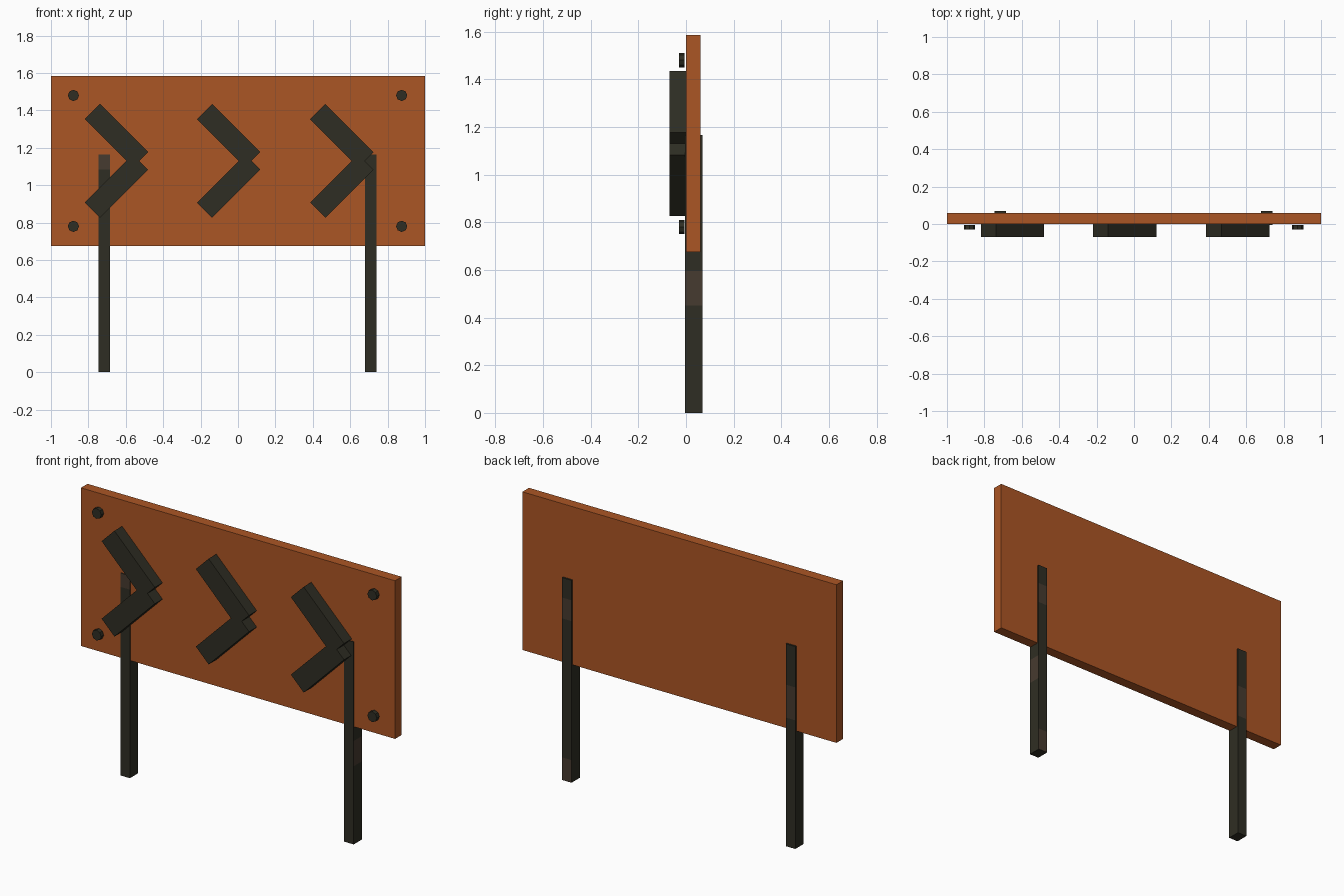
import bpy, bmesh, math
from mathutils import Matrix, Vector

if "Cube" in bpy.data.objects:
    bpy.data.objects.remove(bpy.data.objects["Cube"])


def material(name, rgb):
    m = bpy.data.materials.new(name)
    m.diffuse_color = (*rgb, 1)
    m.use_nodes = True
    m.node_tree.nodes["Principled BSDF"].inputs["Base Color"].default_value = m.diffuse_color
    return m


ORANGE = material("rust orange", (0.41, 0.092, 0.018))
DARK = material("dark olive", (0.028, 0.027, 0.017))
BROWN = material("worn brown", (0.062, 0.043, 0.029))


def finish(bm, name, *mats):
    mesh = bpy.data.meshes.new(name)
    bm.normal_update()
    bm.to_mesh(mesh)
    bm.free()
    for m in mats:
        mesh.materials.append(m)
    obj = bpy.data.objects.new(name, mesh)
    bpy.context.collection.objects.link(obj)
    return obj


def box(center, size, angle=0):
    bm = bmesh.new()
    mat = (Matrix.Translation(center) @ Matrix.Rotation(angle, 4, 'Y')
           @ Matrix.Diagonal((*size, 1)))
    bmesh.ops.create_cube(bm, size=1, matrix=mat)
    return bm


# Sign panel
finish(box((0, 0.03, 1.13), (2, 0.06, 0.91)), "sign_panel", ORANGE)


# Posts, with worn patches given as (face direction, low z, high z)
def post(name, x, patches):
    bm = box((x, 0.0325, 0.5825), (0.06, 0.075, 1.165))
    for z in {z for p in patches for z in p[1:] if 0 < z < 1.165}:
        bmesh.ops.bisect_plane(bm, geom=bm.verts[:] + bm.edges[:] + bm.faces[:],
                               plane_co=(0, 0, z), plane_no=(0, 0, 1))
    bm.normal_update()
    for f in bm.faces:
        zc = f.calc_center_median().z
        if any(f.normal.dot(Vector(d)) > 0.9 and lo < zc < hi for d, lo, hi in patches):
            f.material_index = 1
    finish(bm, name, DARK, BROWN)


FRONT, BACK, RIGHT = (0, -1, 0), (0, 1, 0), (1, 0, 0)
post("left_post", -0.715, [(BACK, 0.74, 0.93), (FRONT, 1.085, 1.165)])
post("right_post", 0.71, [(BACK, 0.93, 1.05), (BACK, 0, 0.13), (RIGHT, 0.45, 0.595)])

# Chevrons, each made of two crossed bars
for i, x in enumerate((-0.65, -0.05, 0.555)):
    for side, label in ((1, "upper"), (-1, "lower")):
        finish(box((x, -0.035, 1.13 + side * 0.135), (0.364, 0.07, 0.115),
                   side * math.radians(45)), f"chevron_{label}_{i + 1}", DARK)

# Corner bolts
for x in (-0.88, 0.875):
    for z in (0.78, 1.48):
        bm = bmesh.new()
        bmesh.ops.create_cone(
            bm, cap_ends=True, segments=8, radius1=0.03, radius2=0.03, depth=0.024,
            matrix=Matrix.Translation((x, -0.018, z)) @ Matrix.Rotation(math.pi / 2, 4, 'X'))
        finish(bm, "corner_bolt", DARK)
